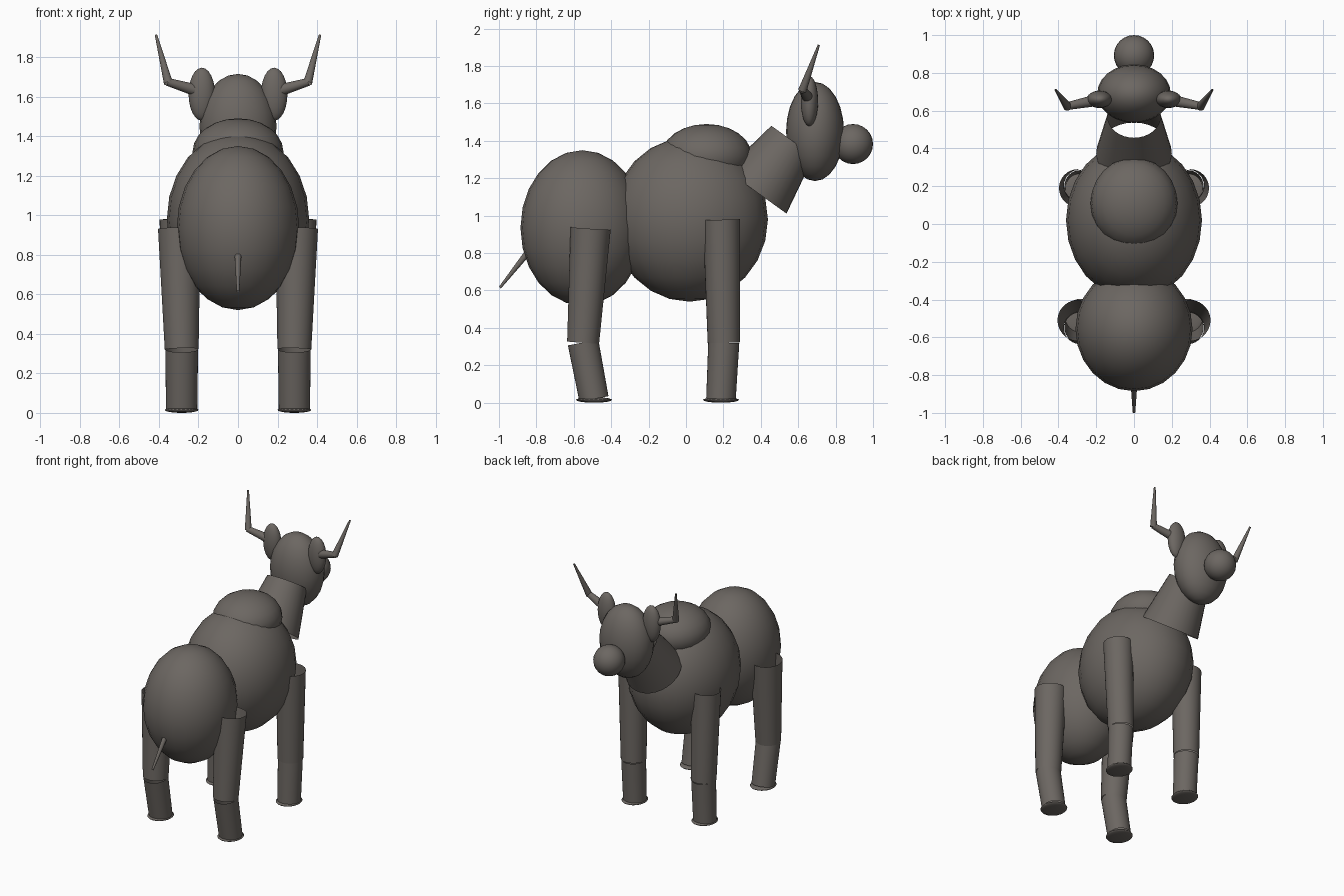
import bpy
import bmesh
from mathutils import Vector, Matrix

cube = bpy.data.objects.get("Cube")
if cube:
    bpy.data.objects.remove(cube, do_unlink=True)

# One dark warm grey for the whole animal
hide = bpy.data.materials.new("warm_grey")
hide.use_nodes = True
colour = (0.15, 0.135, 0.122, 1)
hide.diffuse_color = colour
shader = hide.node_tree.nodes["Principled BSDF"]
shader.inputs["Base Color"].default_value = colour
shader.inputs["Roughness"].default_value = 0.8


def finish(name, bm):
    for face in bm.faces:
        face.smooth = True
    mesh = bpy.data.meshes.new(name)
    bm.to_mesh(mesh)
    bm.free()
    mesh.materials.append(hide)
    obj = bpy.data.objects.new(name, mesh)
    bpy.context.collection.objects.link(obj)
    return obj


def ellipsoid(name, centre, radii):
    bm = bmesh.new()
    matrix = Matrix.Translation(centre) @ Matrix.Diagonal((*radii, 1))
    bmesh.ops.create_uvsphere(bm, u_segments=24, v_segments=12, radius=1, matrix=matrix)
    return finish(name, bm)


def tube(name, start, end, r_start, r_end):
    """Open tapered tube between two points."""
    a, b = Vector(start), Vector(end)
    axis = b - a
    turn = axis.to_track_quat('Z', 'Y').to_matrix().to_4x4()
    bm = bmesh.new()
    bmesh.ops.create_cone(bm, cap_ends=False, segments=32, radius1=r_start, radius2=r_end,
                          depth=axis.length, matrix=Matrix.Translation((a + b) / 2) @ turn)
    return finish(name, bm)


# Body
ellipsoid("hindquarters", (0, -0.555, 0.935), (0.31, 0.33, 0.415))
ellipsoid("chest", (0, 0.02, 0.98), (0.36, 0.418, 0.44))
ellipsoid("shoulder_hump", (0, 0.11, 1.32), (0.23, 0.242, 0.17))
tube("tail", (0, -0.84, 0.81), (0, -0.995, 0.615), 0.018, 0.007)

# Neck and head
tube("neck", (0, 0.375, 1.128), (0, 0.57, 1.399), 0.2, 0.14)
ellipsoid("head", (0, 0.69, 1.45), (0.195, 0.155, 0.265))
ellipsoid("muzzle", (0, 0.893, 1.383), (0.107, 0.107, 0.107))

# Each leg: label, then y and z of hip, knee and ankle, and hip radius
legs = (
    ("front", (0.19, 0.98), (0.202, 0.322), (0.187, 0.02), 0.1),
    ("back", (-0.51, 0.932), (-0.55, 0.322), (-0.492, 0.02), 0.108),
)

for side, s in (("left", 1), ("right", -1)):
    # Ears and two-part horns
    ellipsoid(f"{side}_ear", (s * 0.183, 0.66, 1.612), (0.067, 0.046, 0.134))
    tube(f"{side}_horn_base", (s * 0.19, 0.657, 1.625), (s * 0.358, 0.623, 1.675), 0.032, 0.02)
    tube(f"{side}_horn_tip", (s * 0.352, 0.622, 1.668), (s * 0.415, 0.71, 1.912), 0.023, 0.006)

    # Legs and hooves
    for label, hip, knee, ankle, radius in legs:
        x = s * 0.285
        tube(f"{side}_{label}_upper_leg", (s * 0.297, *hip), (x, *knee), radius, 0.086)
        tube(f"{side}_{label}_lower_leg", (x, *knee), (x, *ankle), 0.083, 0.079)
        ellipsoid(f"{side}_{label}_hoof", (x, ankle[0], 0.015), (0.085, 0.096, 0.015))
